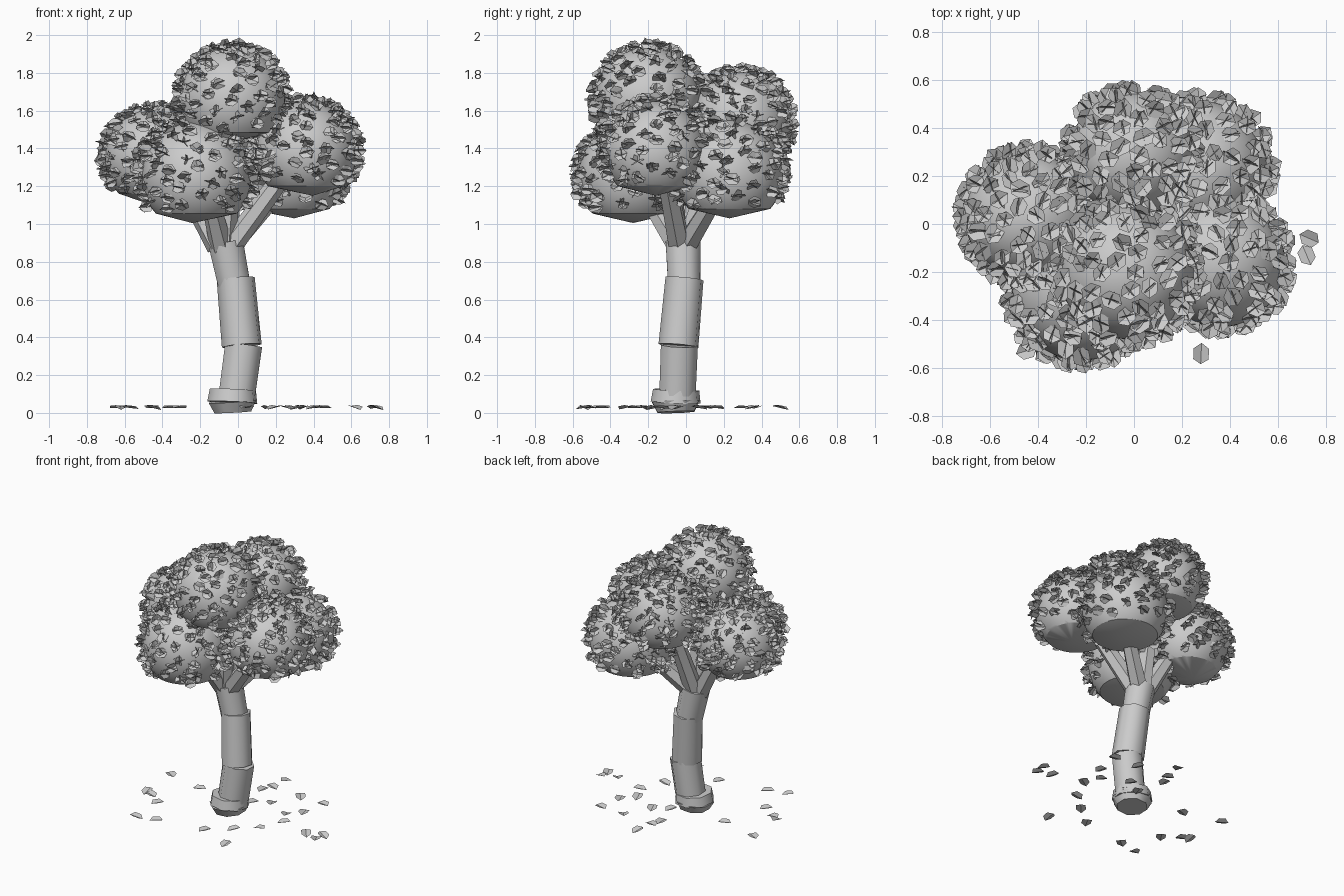
import bpy, bmesh, math, random
from mathutils import Vector, Matrix

if "Cube" in bpy.data.objects:
    bpy.data.objects.remove(bpy.data.objects["Cube"])

random.seed(4)


def finish(bm, name, angle=None):
    if angle:
        bmesh.ops.recalc_face_normals(bm, faces=bm.faces)
    me = bpy.data.meshes.new(name)
    bm.to_mesh(me)
    bm.free()
    ob = bpy.data.objects.new(name, me)
    bpy.context.collection.objects.link(ob)
    if angle:
        bpy.ops.object.select_all(action='DESELECT')
        ob.select_set(True)
        bpy.context.view_layer.objects.active = ob
        bpy.ops.object.shade_smooth_by_angle(angle=math.radians(angle))
    return ob


def post(name, a, b, r1, r2, sides=8, twist=0.39):
    """Tapered faceted column from a to b."""
    a, b = Vector(a), Vector(b)
    d = b - a
    rot = Vector((0, 0, 1)).rotation_difference(d).to_matrix().to_4x4()
    bm = bmesh.new()
    bmesh.ops.create_cone(bm, cap_ends=True, segments=sides, radius1=r1, radius2=r2,
                          depth=d.length,
                          matrix=Matrix.Translation((a + b) / 2) @ rot @ Matrix.Rotation(twist, 4, 'Z'))
    return finish(bm, name, 46)


# trunk: chunky stacked segments over a root collar
post("root_foot", (-0.027, -0.053, 0.004), (-0.03, -0.055, 0.06), 0.105, 0.135)
post("root_collar", (-0.03, -0.055, 0.055), (-0.027, -0.052, 0.122), 0.135, 0.125, twist=0.2)
post("trunk_lower", (-0.005, -0.045, 0.10), (0.03, -0.035, 0.36), 0.104, 0.106)
post("trunk_middle", (0.02, -0.04, 0.355), (-0.012, -0.008, 0.71), 0.108, 0.103, twist=0.2)
post("trunk_upper", (-0.020, -0.01, 0.68), (-0.066, -0.015, 0.905), 0.092, 0.100)

# canopy clumps: centre, radius, underside rim height
clumps = {
    "top": ((-0.03, -0.20, 1.655), 0.28, 1.485),
    "back": ((-0.01, 0.29, 1.545), 0.26, 1.37),
    "left": ((-0.44, 0.03, 1.345), 0.265, 1.16),
    "front_left": ((-0.22, -0.28, 1.25), 0.29, 1.055),
    "right": ((0.36, -0.16, 1.38), 0.27, 1.20),
    "back_right": ((0.27, 0.23, 1.265), 0.285, 1.08),
}

# branches into each clump
for n, (c, r, cut) in clumps.items():
    post("branch_" + n, (-0.07 + c[0] * 0.08, -0.02 + c[1] * 0.08, 0.88),
         (c[0] * 0.65, c[1] * 0.65, cut + 0.05), 0.062, 0.05, 6)

# clumps: rounded domes with a sharp rim and a shallow cone underneath
for n, (c, r, cut) in clumps.items():
    bm = bmesh.new()
    bmesh.ops.create_icosphere(bm, subdivisions=4, radius=r, matrix=Matrix.Translation(c))
    bmesh.ops.bisect_plane(bm, geom=bm.verts[:] + bm.edges[:] + bm.faces[:],
                           plane_co=(0, 0, cut), plane_no=(0, 0, 1), clear_inner=True)
    rim = [e for e in bm.edges if e.is_boundary]
    apex = bm.verts.new((c[0] * 1.1, c[1] * 1.0, cut - 0.05))
    for e in rim:
        bm.faces.new((e.verts[0], e.verts[1], apex))
    finish(bm, "canopy_" + n, 30)


def leaf(bm, m, s):
    """Pointed hexagonal leaf, folded along its midrib."""
    L, W, h = 0.045 * s, 0.032 * s, 0.012 * s
    pts = [(-L, 0, 0), (-L * .5, -W, h), (L * .5, -W, h), (L, 0, 0), (L * .5, W, h), (-L * .5, W, h)]
    v = [bm.verts.new(m @ Vector(p)) for p in pts]
    bm.faces.new((v[0], v[1], v[2], v[3]))
    bm.faces.new((v[0], v[3], v[4], v[5]))


def turn(tilt):
    return (Matrix.Rotation(random.uniform(0, 6.28), 4, 'Z')
            @ Matrix.Rotation(random.uniform(-tilt, tilt), 4, 'Y'))


# leaf tufts spread evenly over the exposed clump surfaces
N = 140
for n, (c, r, cut) in clumps.items():
    bm = bmesh.new()
    c = Vector(c)
    for i in range(N):
        z = 1 - 2 * (i + 0.5) / N
        a = i * 2.39996 + random.uniform(-0.15, 0.15)
        q = math.sqrt(1 - z * z)
        p = c + Vector((q * math.cos(a), q * math.sin(a), z)) * (r + 0.018)
        if p.z < cut + 0.02:
            continue
        if any(m != n and (p - Vector(k[0])).length < k[1] and p.z > k[2]
               for m, k in clumps.items()):
            continue
        base = Matrix.Translation(p)
        leaf(bm, base @ turn(0.5), random.uniform(0.9, 1.1))
        for k in range(2):
            steep = Matrix.Rotation(random.uniform(0.8, 1.5), 4, 'X')
            leaf(bm, base @ turn(0.4) @ steep, random.uniform(0.75, 1.0))
    finish(bm, "leaves_" + n)

# fallen leaves around the foot
fallen = [(-.64, .14), (-.62, -.16), (-.57, -.19), (-.45, -.53), (-.46, -.27), (-.31, -.50),
          (-.36, .07), (.04, -.44), (.19, -.32), (.28, -.54), (.05, .10), (-.01, .30),
          (.16, .16), (.02, .37), (.04, .50), (.26, .35), (.42, .16), (.34, .07),
          (.32, -.21), (.40, -.04), (.72, -.13), (.62, -.10), (.73, -.06), (.45, .34)]
bm = bmesh.new()
for x, y in fallen:
    leaf(bm, Matrix.Translation((x, y, 0.026)) @ turn(0.25), 1.0)
finish(bm, "fallen_leaves")
